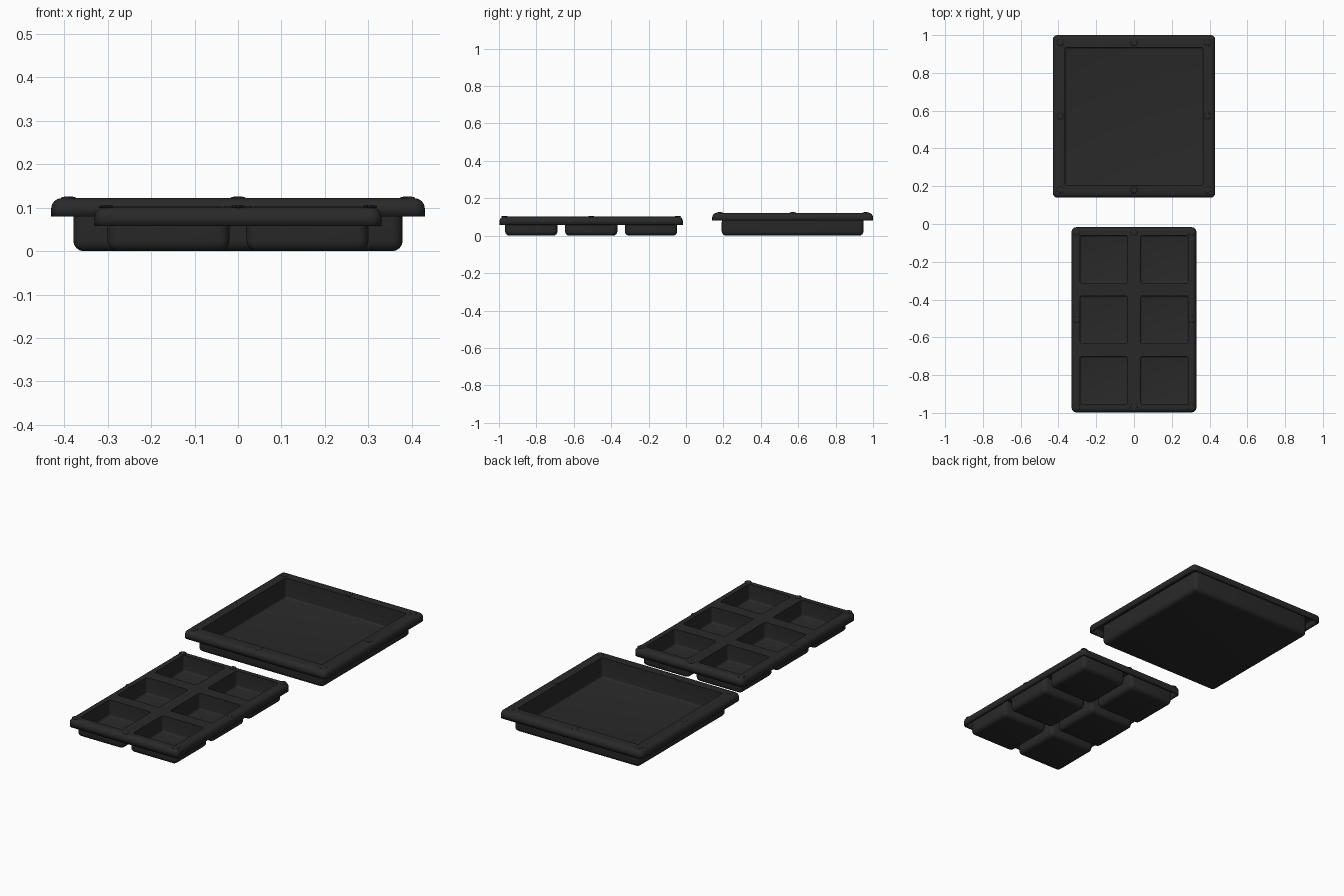
import bpy, bmesh, math

if "Cube" in bpy.data.objects:
    bpy.data.objects.remove(bpy.data.objects["Cube"])

plastic = bpy.data.materials.new("black_plastic")
plastic.diffuse_color = (0.022, 0.022, 0.022, 1)
plastic.use_nodes = True
plastic.node_tree.nodes["Principled BSDF"].inputs["Base Color"].default_value = plastic.diffuse_color
T = 0.014          # sheet thickness


def smooth(ob):
    ob.data.materials.append(plastic)
    bpy.ops.object.select_all(action='DESELECT')
    ob.select_set(True)
    bpy.context.view_layer.objects.active = ob
    bpy.ops.object.shade_smooth_by_angle(angle=math.radians(35))


def tray(name, hx, hy, cy, top, lip, cols, rows, half):
    """Thin moulded sheet: flat deck, square wells, skirt folded down around the edge."""
    xs = sorted([-hx, hx] + [c + s * half for c in cols for s in (-1, 1)])
    ys = sorted([-hy, hy] + [r + s * half for r in rows for s in (-1, 1)])
    bm = bmesh.new()
    grid = [[bm.verts.new((x, y + cy, top)) for x in xs] for y in ys]
    wells = []
    for j in range(len(ys) - 1):
        for i in range(len(xs) - 1):
            f = bm.faces.new((grid[j][i], grid[j][i + 1], grid[j + 1][i + 1], grid[j + 1][i]))
            if i % 2 and j % 2:
                wells.append(f)
    rim = [e for e in bm.edges if e.is_boundary]
    round_edges = set(rim)

    # skirt
    ext = bmesh.ops.extrude_edge_only(bm, edges=rim)['geom']
    for v in [g for g in ext if isinstance(g, bmesh.types.BMVert)]:
        v.co.z = lip
    corners = [e for e in bm.edges
               if abs(e.verts[0].co.z - e.verts[1].co.z) > 0.01
               and all(abs(abs(v.co.x) - hx) < 1e-4 and abs(abs(v.co.y - cy) - hy) < 1e-4
                       for v in e.verts)]
    round_edges.update(corners)

    # wells
    for f in wells:
        floor = bmesh.ops.extrude_discrete_faces(bm, faces=[f])['faces'][0]
        for v in floor.verts:
            v.co.z = T / 2
        round_edges.update(floor.edges)
        for v in floor.verts:
            round_edges.update(e for e in v.link_edges)
    bmesh.ops.remove_doubles(bm, verts=bm.verts[:], dist=1e-5)
    bmesh.ops.recalc_face_normals(bm, faces=bm.faces[:])
    bmesh.ops.bevel(bm, geom=[e for e in round_edges if e.is_valid], offset=0.017,
                    offset_type='OFFSET', segments=4, profile=0.5, affect='EDGES')
    me = bpy.data.meshes.new(name)
    bm.to_mesh(me)
    bm.free()
    ob = bpy.data.objects.new(name, me)
    bpy.context.collection.objects.link(ob)
    smooth(ob)
    sol = ob.modifiers.new("thickness", 'SOLIDIFY')
    sol.thickness, sol.offset, sol.use_even_offset = T, 0, True


def nubs(name, dx, dy, cy, top):
    """Low stacking nubs at the corners and side middles of the rim."""
    for i in (-1, 0, 1):
        for j in (-1, 0, 1):
            if i or j:
                bpy.ops.mesh.primitive_uv_sphere_add(
                    segments=16, ring_count=8, radius=1, location=(i * dx, cy + j * dy, top))
                ob = bpy.context.object
                ob.name = name
                ob.scale = (0.018, 0.018, 0.004)
                smooth(ob)


# large single-well tray
tray("large_tray", 0.423, 0.423, 0.57, 0.115, 0.08, [0], [0], 0.372)
nubs("large_tray_nub", 0.39, 0.39, 0.57, 0.122)

# small six-well tray
tray("seed_tray", 0.323, 0.483, -0.507, 0.095, 0.058,
     [-0.16, 0.16], [-0.32, 0, 0.32], 0.133)
nubs("seed_tray_nub", 0.303, 0.463, -0.507, 0.102)
